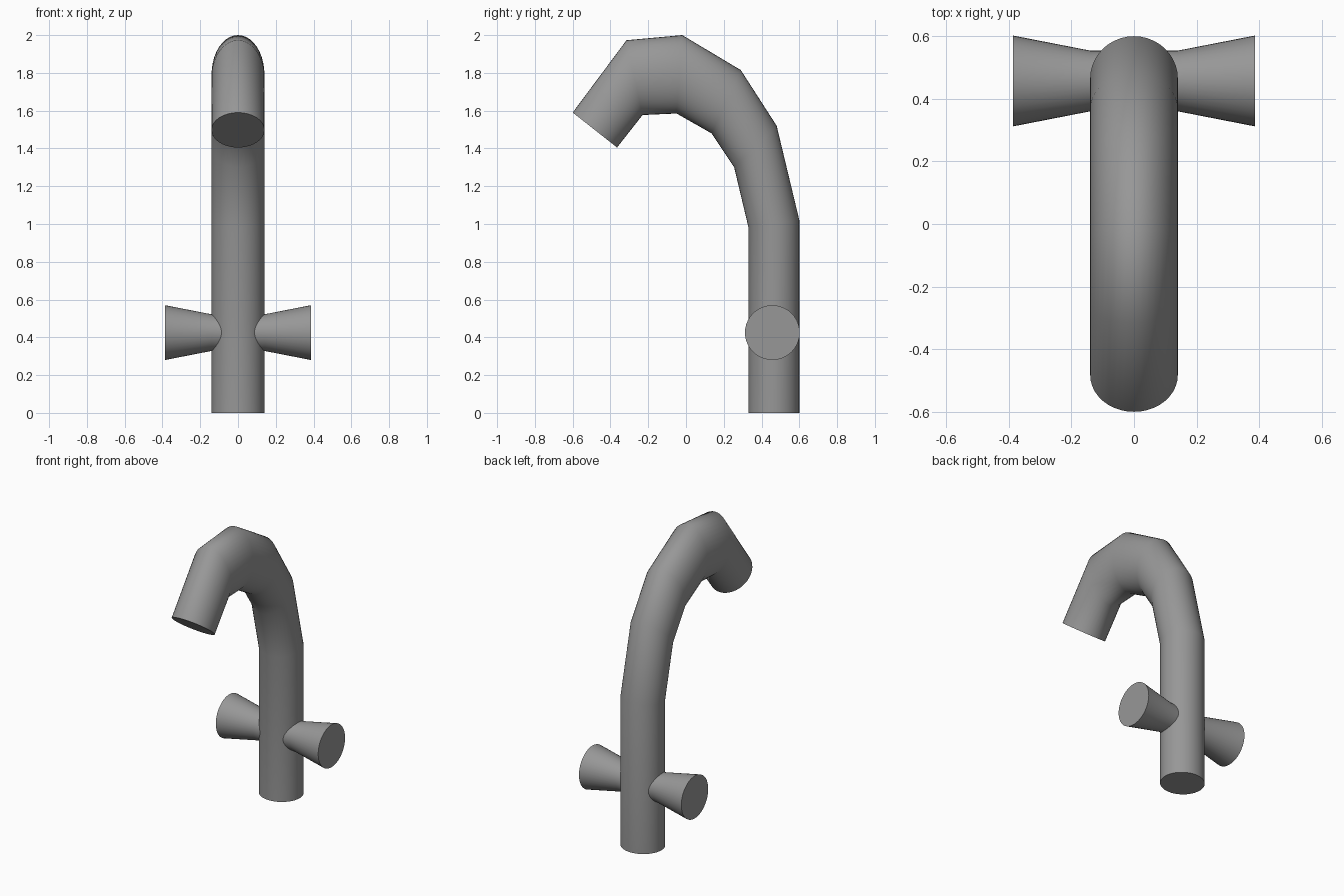
import bpy, bmesh, math
from mathutils import Vector

cube = bpy.data.objects.get("Cube")
if cube:
    bpy.data.objects.remove(cube, do_unlink=True)

metal = bpy.data.materials.new("grey_metal")
metal.use_nodes = True
GREY = (0.31, 0.31, 0.31, 1)
metal.diffuse_color = GREY
metal.node_tree.nodes["Principled BSDF"].inputs["Base Color"].default_value = GREY

SIDES = 40


def loft(name, rings):
    """Skin rings given as (centre, half axis u, half axis v), capping both ends."""
    bm = bmesh.new()
    loops = []
    for centre, u, v in rings:
        angles = [2 * math.pi * i / SIDES for i in range(SIDES)]
        loops.append([bm.verts.new(centre + u * math.cos(a) + v * math.sin(a)) for a in angles])
    for a, b in zip(loops, loops[1:]):
        for i in range(SIDES):
            j = (i + 1) % SIDES
            bm.faces.new((a[i], a[j], b[j], b[i]))
    bm.faces.new(loops[0][::-1])
    bm.faces.new(loops[-1])
    bmesh.ops.recalc_face_normals(bm, faces=bm.faces)
    mesh = bpy.data.meshes.new(name)
    bm.to_mesh(mesh)
    bm.free()
    mesh.materials.append(metal)
    obj = bpy.data.objects.new(name, mesh)
    bpy.context.collection.objects.link(obj)
    bpy.ops.object.select_all(action='DESELECT')
    obj.select_set(True)
    bpy.context.view_layer.objects.active = obj
    bpy.ops.object.shade_smooth_by_angle(angle=math.radians(60))
    return obj


# Curved spout: outer and inner edge of each joint in the (y, z) plane
outer = [(0.60, 0), (0.60, 1.02), (0.48, 1.52), (0.29, 1.815),
         (-0.02, 2.0), (-0.315, 1.973), (-0.60, 1.59)]
inner = [(0.33, 0), (0.33, 0.985), (0.255, 1.30), (0.135, 1.48),
         (-0.05, 1.585), (-0.23, 1.577), (-0.365, 1.405)]
rings = []
for o, i in zip(outer, inner):
    o, i = Vector((0, *o)), Vector((0, *i))
    rings.append(((o + i) / 2, Vector((0.14, 0, 0)), (o - i) / 2))
loft("spout", rings)

# Flared handles on both sides, running straight inside the pipe
for name, side in (("left_handle", 1), ("right_handle", -1)):
    loft(name, [(Vector((side * x, 0.457, 0.425)), Vector((0, r, 0)), Vector((0, 0, r)))
                for x, r in ((0.02, 0.097), (0.14, 0.097), (0.386, 0.145))])
